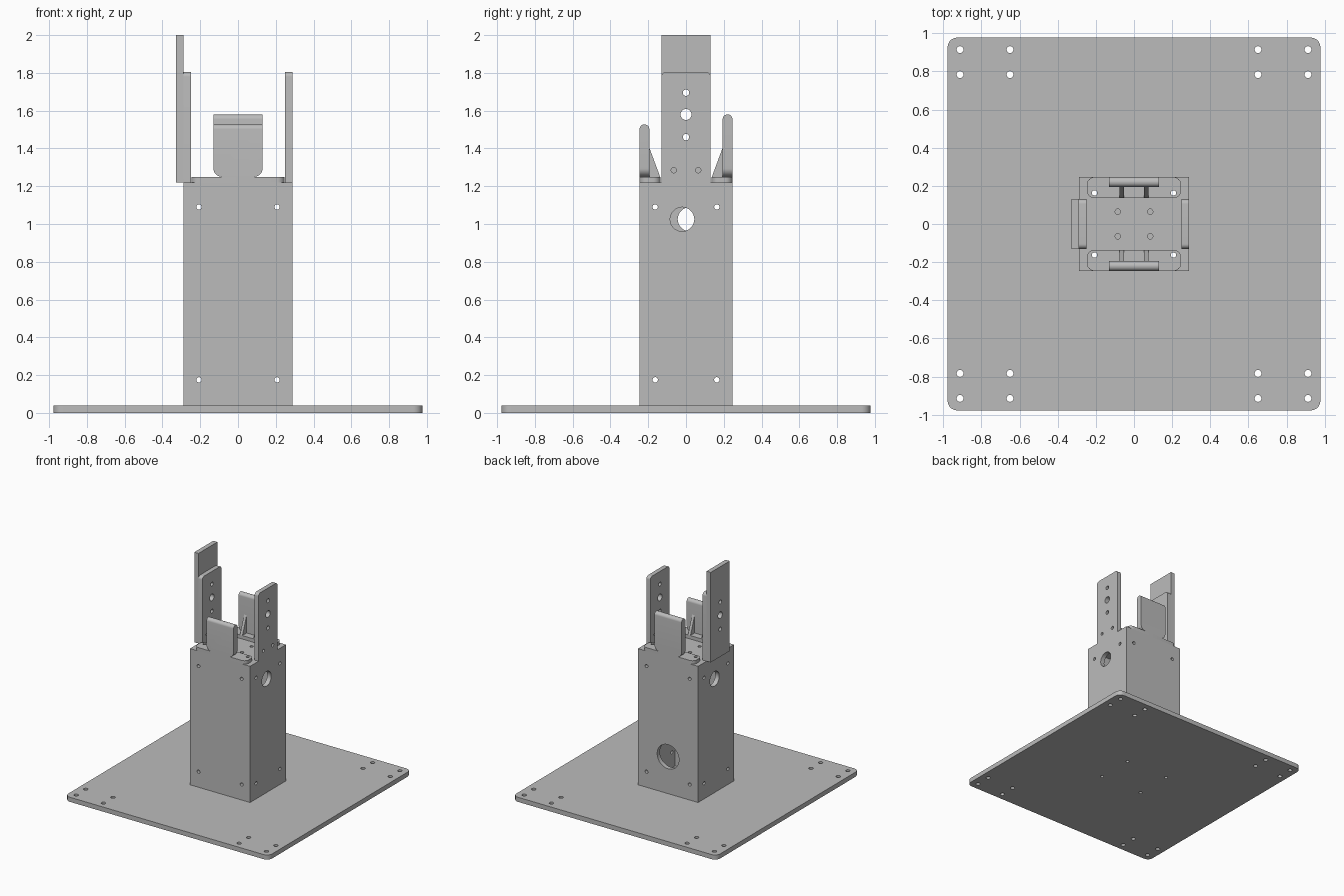
import bpy, bmesh, math
from mathutils import Matrix, Vector

cube = bpy.data.objects.get("Cube")
if cube:
    bpy.data.objects.remove(cube, do_unlink=True)

grey = bpy.data.materials.new("grey")
grey.use_nodes = True
COLOUR = (0.5, 0.5, 0.5, 1)
grey.diffuse_color = COLOUR
grey.node_tree.nodes["Principled BSDF"].inputs["Base Color"].default_value = COLOUR

# Extrusion frames: the profile plane (u, v) is y-z, x-z or x-y
FRAMES = {
    "x": Matrix(((0, 0, 1, 0), (1, 0, 0, 0), (0, 1, 0, 0), (0, 0, 0, 1))),
    "y": Matrix(((1, 0, 0, 0), (0, 0, 1, 0), (0, 1, 0, 0), (0, 0, 0, 1))),
    "z": Matrix.Identity(4),
}


def rounded(corners, steps=8):
    """Outline from (u, v, radius) corners; radii apply to square corners."""
    out = []
    for i, (u, v, r) in enumerate(corners):
        p = Vector((u, v))
        if not r:
            out.append(p)
            continue
        a = (Vector(corners[i - 1][:2]) - p).normalized()
        b = (Vector(corners[(i + 1) % len(corners)][:2]) - p).normalized()
        centre = p + r * (a + b)
        for k in range(steps + 1):
            t = math.pi / 2 * k / steps
            out.append(centre - r * (b * math.cos(t) + a * math.sin(t)))
    return out


def rect(u, v0, v1, r=0):
    return [(-u, v0, r), (u, v0, r), (u, v1, r), (-u, v1, r)]


def circle(u, v, r, n=28):
    return [Vector((u + r * math.cos(math.tau * k / n),
                    v + r * math.sin(math.tau * k / n))) for k in range(n)]


def plate(name, axis, low, high, corners, holes=(), round_top=None):
    """Flat part with round holes, extruded from low to high along an axis."""
    bm = bmesh.new()
    edges = []
    for loop in [rounded(corners)] + [circle(*h) for h in holes]:
        verts = [bm.verts.new((p.x, p.y, low)) for p in loop]
        edges += [bm.edges.new((verts[i - 1], verts[i])) for i in range(len(verts))]
    bmesh.ops.triangle_fill(bm, edges=edges, use_beauty=True, normal=(0, 0, 1))
    if not holes:
        bmesh.ops.dissolve_limit(bm, angle_limit=0.01, verts=bm.verts, edges=bm.edges)
    ext = bmesh.ops.extrude_face_region(bm, geom=bm.faces[:])
    moved = [g for g in ext["geom"] if isinstance(g, bmesh.types.BMVert)]
    bmesh.ops.translate(bm, verts=moved, vec=(0, 0, high - low))
    bm.transform(FRAMES[axis])
    if round_top:
        top = max(v.co.z for v in bm.verts)
        rim = [e for e in bm.edges
               if all(abs(v.co.z - top) < 1e-4 for v in e.verts)
               and abs(e.verts[0].co.x - e.verts[1].co.x) > 0.1]
        bmesh.ops.bevel(bm, geom=rim, offset=round_top, segments=8,
                        profile=0.5, affect="EDGES")
    bmesh.ops.recalc_face_normals(bm, faces=bm.faces[:])
    mesh = bpy.data.meshes.new(name)
    bm.to_mesh(mesh)
    bm.free()
    mesh.materials.append(grey)
    obj = bpy.data.objects.new(name, mesh)
    bpy.context.collection.objects.link(obj)
    bpy.ops.object.select_all(action="DESELECT")
    obj.select_set(True)
    bpy.context.view_layer.objects.active = obj
    bpy.ops.object.shade_smooth_by_angle(angle=math.radians(35))
    return obj


def grid(us, vs, r):
    return [(u, v, r) for u in us for v in vs]


def both(*values):
    return [s * v for v in values for s in (-1, 1)]


FLOOR, TOP, WALL = 0.04, 1.22, 0.038
BX, BY = 0.288, 0.246
INX = BX - WALL
INY = BY - WALL
ARM = 0.13

# Base plate with corner mounting holes and column screw holes
column_screws = grid(both(0.207), both(0.163), 0.014)
plate("base_plate", "z", 0, FLOOR, rect(0.977, -0.977, 0.977, 0.05),
      grid(both(0.65, 0.912), both(0.783, 0.914), 0.018) + column_screws)

# Hollow column: front and back walls, the back one with a cable opening
wall_screws = grid(both(0.207), (0.175, 1.09), 0.014)
plate("front_wall", "y", -BY, -INY, rect(INX, FLOOR, TOP), wall_screws)
plate("back_wall", "y", INY, BY, rect(INX, FLOOR, TOP),
      wall_screws + [(0, 0.36, 0.105)])
plate("column_top", "z", TOP - WALL, TOP, rect(INX, -INY, INY),
      grid(both(0.085), both(0.065), 0.014) + column_screws)

# Side walls that continue upwards as upright arms
arm_holes = [(0, 1.46, 0.017), (0, 1.58, 0.029), (0, 1.695, 0.017)]
side_outline = [(-BY, FLOOR, 0), (BY, FLOOR, 0), (BY, TOP, 0), (ARM, TOP, 0),
                (ARM, 1.805, 0.025), (-ARM, 1.805, 0.025), (-ARM, TOP, 0), (-BY, TOP, 0)]
for side, s in (("left", 1), ("right", -1)):
    x0, x1 = sorted((s * INX, s * BX))
    plate(side + "_side_wall", "x", x0, x1, side_outline,
          grid(both(0.163), (0.175, 1.09), 0.014) + grid(both(0.065), [1.285], 0.014)
          + arm_holes + [(-0.02 * s, 1.025, 0.064)])

# Tall backing plate outside the right arm
plate("tall_plate", "x", -0.328, -BX, rect(ARM, TOP, 2.0), arm_holes)

# Clips at the front and back: foot, upright tab and two ribs
FOOT = 1.25
for end, s, height in (("front", -1, 1.527), ("back", 1, 1.58)):
    y0, y1 = sorted((s * 0.135, s * BY))
    plate(end + "_clip_foot", "z", TOP, FOOT, rect(0.247, y0, y1, 0.04),
          grid(both(0.207), [s * 0.163], 0.014))
    y0, y1 = sorted((s * 0.194, s * BY))
    plate(end + "_clip_tab", "y", y0, y1,
          [(-0.18, FOOT, 0), (0.18, FOOT, 0), (ARM, FOOT, 0.045), (ARM, height, 0),
           (-ARM, height, 0), (-ARM, FOOT, 0.045)][2:], round_top=0.0255)
    for x in both(0.065):
        plate(end + "_clip_rib", "x", x - 0.012, x + 0.012,
              [(s * 0.137, FOOT, 0), (s * 0.2, FOOT, 0), (s * 0.2, 1.42, 0)])
